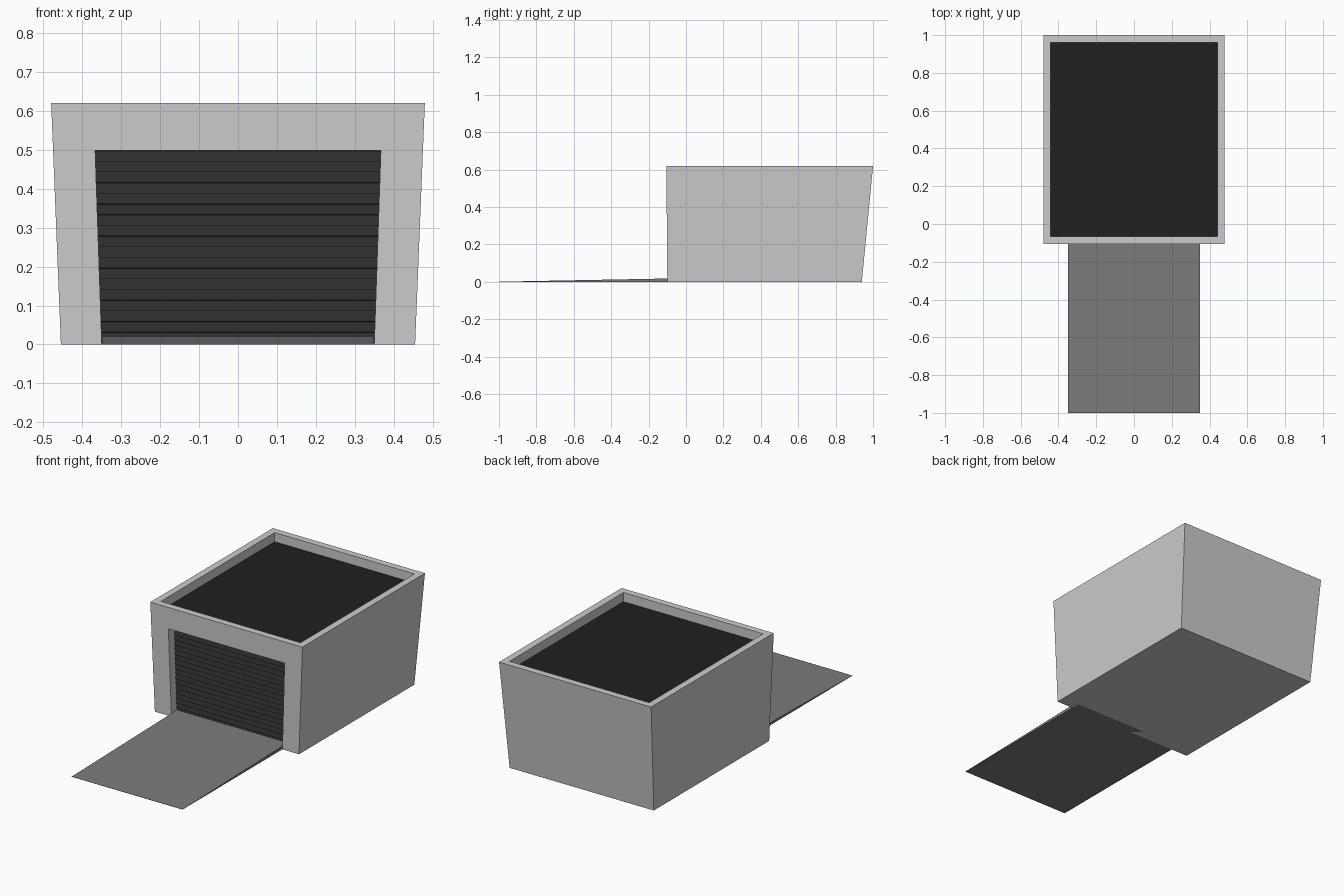
import bpy, bmesh

if "Cube" in bpy.data.objects:
    bpy.data.objects.remove(bpy.data.objects["Cube"])


def material(name, value):
    mat = bpy.data.materials.new(name)
    mat.diffuse_color = (value, value, value, 1)
    mat.use_nodes = True
    mat.node_tree.nodes["Principled BSDF"].inputs["Base Color"].default_value = mat.diffuse_color
    return mat


def add_object(name, bm, mat=None):
    bmesh.ops.recalc_face_normals(bm, faces=bm.faces)
    mesh = bpy.data.meshes.new(name)
    bm.to_mesh(mesh)
    bm.free()
    obj = bpy.data.objects.new(name, mesh)
    bpy.context.collection.objects.link(obj)
    if mat:
        mesh.materials.append(mat)
    return obj


def tapered_box(bottom, top):
    """Block between two rectangles given as (half width, y front, y back, z)."""
    bm = bmesh.new()
    bmesh.ops.create_cube(bm, size=2)
    for v in bm.verts:
        w, y0, y1, z = top if v.co.z > 0 else bottom
        v.co = (w * v.co.x, y0 if v.co.y < 0 else y1, z)
    return bm


def profile_prism(points, width_at):
    """Sweep a closed (y, z) profile across x, with half width depending on z."""
    bm = bmesh.new()
    left = [bm.verts.new((-width_at(z), y, z)) for y, z in points]
    right = [bm.verts.new((width_at(z), y, z)) for y, z in points]
    n = len(points)
    bm.faces.new(left)
    bm.faces.new(right[::-1])
    for i in range(n):
        j = (i + 1) % n
        bm.faces.new((left[i], right[i], right[j], left[j]))
    return bm


dark = material("dark_roofing", 0.014)
door_grey = material("door_grey", 0.025)
ramp_grey = material("ramp_grey", 0.2)


def opening_width(z):
    return 0.35 + 0.017 * z / 0.498


# Garage walls: flared block with a sunken roof inside a parapet
bm = tapered_box((0.455, -0.10, 0.94, 0), (0.48, -0.105, 1.0, 0.62))
bm.faces.ensure_lookup_table()
top = max(bm.faces, key=lambda f: f.calc_center_median().z)
bmesh.ops.inset_region(bm, faces=[top], thickness=0.039, use_even_offset=True)
for v in top.verts:
    v.co.z = 0.62
ret = bmesh.ops.extrude_discrete_faces(bm, faces=[top])
for v in ret["faces"][0].verts:
    v.co.z -= 0.06
walls = add_object("garage_walls", bm)

# Doorway recess cut into the front wall
cutter = add_object("doorway_cutter", tapered_box(
    (opening_width(0.003), -0.3, -0.035, 0.003), (0.367, -0.3, -0.035, 0.498)))
cutter.hide_render = True
cut = walls.modifiers.new("doorway", 'BOOLEAN')
cut.operation = 'DIFFERENCE'
cut.solver = 'EXACT'
cut.object = cutter
bpy.context.view_layer.objects.active = walls
bpy.ops.object.modifier_apply(modifier=cut.name)
bpy.data.objects.remove(cutter)

# Roof slab
add_object("roof", tapered_box((0.441, -0.066, 0.961, 0.559), (0.441, -0.066, 0.961, 0.568)), dark)

# Roller door made of overlapping slats
slats, base, head = 18, 0.004, 0.498
step = (head - base) / slats
profile = [(-0.035, base)]
for i in range(slats):
    z = base + i * step
    profile += [(-0.055, z), (-0.043, z + step * 0.98)]
profile.append((-0.035, head))
add_object("roller_door", profile_prism(profile, opening_width), door_grey)

# Driveway wedge running into the doorway
add_object("driveway", profile_prism(
    [(-1.0, 0), (-0.05, 0.0), (-0.05, 0.019), (-1.0, 0.001)], lambda z: 0.35), ramp_grey)
